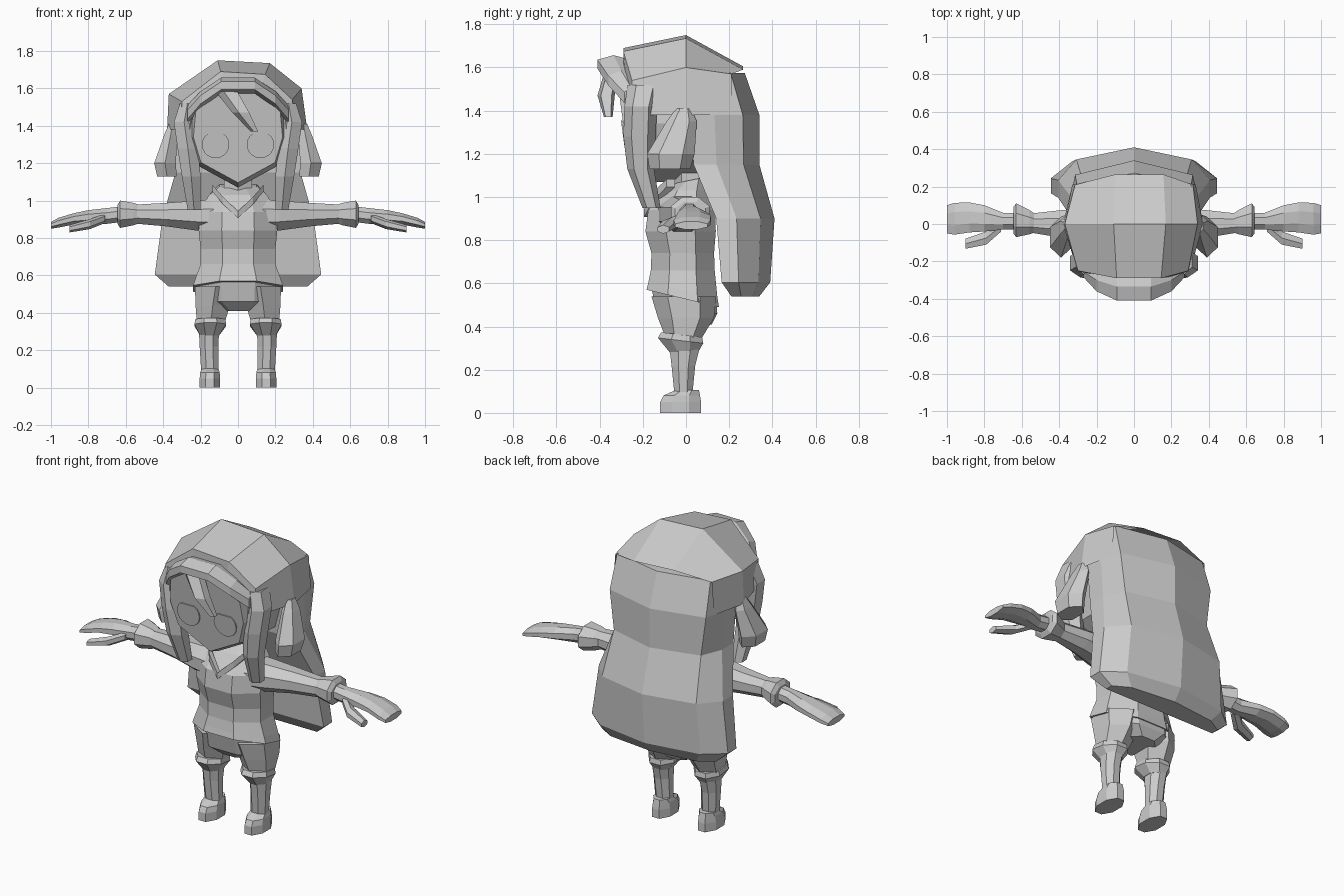
import bpy
import bmesh
from math import sin, cos, pi

cube = bpy.data.objects.get("Cube")
if cube:
    bpy.data.objects.remove(cube, do_unlink=True)

grey = bpy.data.materials.new("plain_grey")
grey.use_nodes = True
grey.diffuse_color = (.6, .6, .6, 1)
grey.node_tree.nodes["Principled BSDF"].inputs["Base Color"].default_value = (.6, .6, .6, 1)


def skin(name, rings, mirror=False, closed=True):
    """Join rings of points into one flat-shaded surface, optionally mirrored across x."""
    bm = bmesh.new()
    loops = [[bm.verts.new(p) for p in ring] for ring in rings]
    count = len(loops[0])
    for low, high in zip(loops, loops[1:]):
        for i in range(count if closed else count - 1):
            j = (i + 1) % count
            bm.faces.new((low[i], low[j], high[j], high[i]))
    if closed:
        bm.faces.new(loops[0])
        bm.faces.new(loops[-1])
    bmesh.ops.recalc_face_normals(bm, faces=bm.faces[:])
    mesh = bpy.data.meshes.new(name)
    bm.to_mesh(mesh)
    bm.free()
    mesh.materials.append(grey)
    obj = bpy.data.objects.new(name, mesh)
    bpy.context.scene.collection.objects.link(obj)
    if mirror:
        obj.modifiers.new("mirror", "MIRROR").use_mirror_merge = False
    return obj


def section(sides):
    """Regular polygon stretched to touch the unit square."""
    points = [(cos((i + .5) * 2 * pi / sides), sin((i + .5) * 2 * pi / sides))
              for i in range(sides)]
    wide = max(abs(p[0]) for p in points)
    tall = max(abs(p[1]) for p in points)
    return [(u / wide, v / tall) for u, v in points]


def loft(name, stations, axis="z", sides=6, mirror=False):
    """Stations are (position, centre a, centre b, radius a, radius b, tilt)."""
    rings = []
    for station in stations:
        t, a, b, ra, rb = station[:5]
        tilt = station[5] if len(station) > 5 else 0
        ring = []
        for u, v in section(sides):
            along, p, q = t + tilt * v * rb, a + u * ra, b + v * rb
            ring.append((along, p, q) if axis == "x" else (p, q, along))
        rings.append(ring)
    return skin(name, rings, mirror)


# Boots, shins, knee cuffs and shorts
loft("boot", [(0, .15, -.025, .055, .095), (.05, .15, -.025, .055, .095),
              (.08, .15, -.02, .052, .085), (.105, .15, .005, .045, .055)], sides=8, mirror=True)
loft("shin", [(.09, .15, -.012, .047, .042), (.22, .155, -.012, .05, .055),
              (.33, .155, -.005, .055, .075)], sides=8, mirror=True)
loft("knee_cuff", [(.28, .152, -.01, .052, .065), (.335, .148, -.025, .085, .105, -.12),
                   (.362, .148, -.02, .08, .095, -.12)], sides=8, mirror=True)
loft("shorts_leg", [(.35, .145, -.01, .075, .085), (.44, .135, 0, .092, .13),
                    (.54, .12, -.01, .11, .15)], mirror=True)
loft("shorts_seat", [(.41, 0, .02, .1, .1), (.46, 0, .005, .21, .14),
                     (.58, 0, -.01, .22, .15)], sides=8)

# Jacket with a tilted hem, neck and collar
loft("jacket", [(.53, 0, -.015, .24, .168, -.24), (.57, 0, -.015, .228, .16, -.2),
                (.66, 0, -.015, .2, .148), (.74, 0, -.015, .2, .145),
                (.84, 0, -.025, .21, .163), (.94, 0, -.02, .208, .155),
                (1.03, 0, .005, .155, .108), (1.08, 0, .03, .1, .07, .2)], sides=8)
loft("neck", [(.98, 0, .02, .075, .08), (1.18, 0, .02, .075, .08)])
loft("collar", [(0, -.182, .925, .012, .018), (.08, -.14, 1, .015, .02),
                (.135, -.07, 1.065, .02, .018)], axis="x", sides=4, mirror=True)

# Arms, sleeve cuffs, hands and thumbs
loft("arm", [(.13, -.02, .92, .11, .085), (.22, -.015, .92, .1, .08),
             (.38, 0, .925, .075, .063), (.56, .005, .928, .05, .05)],
     axis="x", sides=8, mirror=True)
loft("sleeve_cuff", [(.53, .005, .928, .05, .05), (.56, .01, .928, .065, .06),
                     (.63, .02, .927, .09, .073), (.645, .02, .927, .07, .05)],
     axis="x", sides=8, mirror=True)
loft("hand", [(.62, .015, .928, .045, .042), (.7, .015, .918, .045, .042),
              (.8, .03, .912, .07, .037), (.88, .035, .902, .08, .03),
              (.96, .028, .882, .085, .026), (1, .025, .868, .075, .018)],
     axis="x", sides=8, mirror=True)
loft("thumb", [(.71, -.01, .905, .03, .025), (.79, -.075, .875, .035, .027),
               (.9, -.105, .85, .027, .02)], axis="x", mirror=True)

# Head with a pointed chin, built front to back, the face leaning forwards
half_face = [(0, 1.07), (.22, 1.19), (.265, 1.34), (.25, 1.5), (.14, 1.6)]
face = half_face + [(-x, z) for x, z in reversed(half_face[1:])]
skin("head", [[(x * s, y - lean * (z - 1.1), 1.33 + (z - 1.33) * s) for x, z in face]
              for y, s, lean in ((-.262, .9, .12), (-.19, 1, .08), (.05, 1, 0), (.2, .8, 0))])

# Eyes: thin discs with flat tops, lying on the leaning face
disc = [(.12 + .073 * cos(i * pi / 10), 1.3 + min(.073 * sin(i * pi / 10), .055))
        for i in range(20)]
skin("eye", [[(x, y - .133 * (z - 1.12), z) for x, z in disc]
             for y in (-.27, -.263)], mirror=True)

# Crown of hair: arches swept front to back, lopsided, the last one bowed to meet the back hair
crown = []
for y, foot_w, foot, side_w, side, top, bow, sag in (
        (-.22, .23, 1.3, .22, 1.45, 1.58, 0, 0), (-.27, .26, 1.36, .25, 1.47, 1.62, -.02, 0),
        (-.25, .3, 1.38, .29, 1.54, 1.69, -.04, .01), (0, .37, 1.38, .34, 1.6, 1.75, 0, .03),
        (.21, .33, 1.38, .315, 1.57, 1.605, .055, 0)):
    crown.append([(foot_w, y, foot), (side_w, y, side), (side_w * .5, y + bow, top - .015),
                  (side_w * -.32, y + bow, top), (-side_w - sag, y, side - sag),
                  (-foot_w - sag * .3, y, foot)])
skin("hair_crown", crown, closed=False)

# Long back hair: square at the head, flaring towards a bevelled bottom
mane = []
for z, w, front, back, corner in (
        (.54, .37, .21, .34, .75), (.605, .445, .165, .39, .74), (.9, .405, .14, .41, .76),
        (1.15, .335, .035, .34, .85), (1.38, .342, .02, .34, .92), (1.575, .318, 0, .272, .96)):
    depth = back - front
    half = [(w, front), (w, front + depth * .35), (w * corner, front + depth * .76)]
    outline = half + [(0, back)] + [(-x, y) for x, y in reversed(half)]
    mane.append([(x, y, z) for x, y in outline])
skin("back_hair", mane)

# Locks beside the face and tufts over the ears
loft("side_lock", [(1.52, .27, -.19, .04, .08), (1.42, .288, -.21, .055, .075),
                   (1.28, .268, -.215, .055, .075), (1.13, .25, -.21, .05, .062),
                   (.95, .235, -.16, .034, .042)], mirror=True)
loft("ear_tuft", [(1.41, .35, -.01, .02, .035), (1.35, .36, -.02, .035, .07),
                  (1.2, .39, -.07, .058, .11), (1.13, .38, -.075, .052, .095)], mirror=True)

# Rolled fringe joined to the crown, and its loose strand
loft("fringe", [(s * x, y, z, ry, rz) for s, x, y, z, ry, rz in (
    (-1, .27, -.255, 1.46, .03, .05), (-1, .2, -.3, 1.54, .06, .045),
    (-1, .09, -.335, 1.615, .075, .042), (1, .09, -.335, 1.615, .075, .042),
    (1, .2, -.3, 1.54, .06, .045), (1, .27, -.255, 1.46, .03, .05))], axis="x")
loft("fringe_strand", [(1.59, -.06, -.34, .065, .035), (1.47, .02, -.37, .05, .04),
                       (1.37, .09, -.36, .022, .02)], sides=5)
